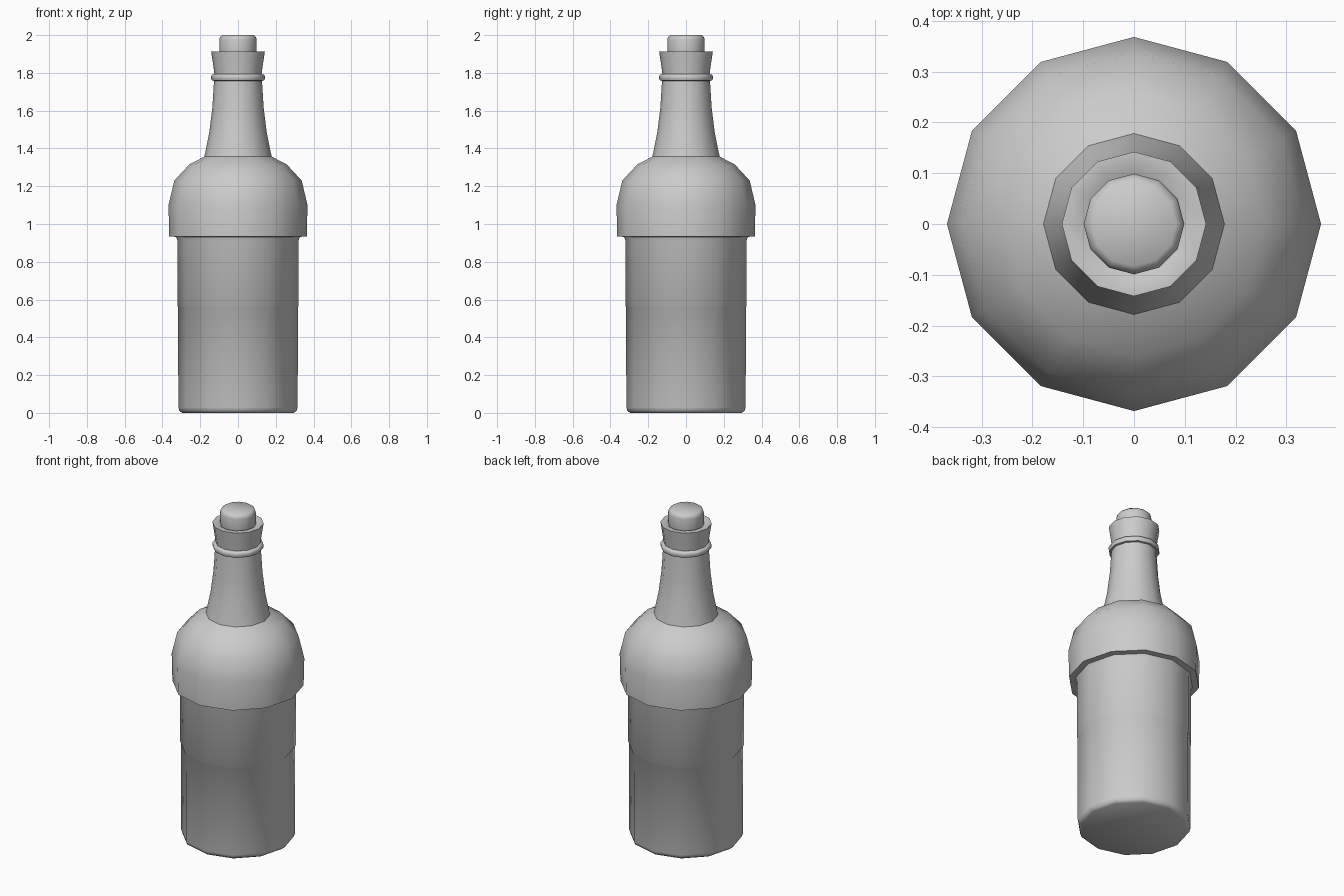
import bpy, bmesh
from math import cos, sin, pi, radians

if "Cube" in bpy.data.objects:
    bpy.data.objects.remove(bpy.data.objects["Cube"])

SIDES = 12


def lathe(name, profile, angle=50):
    """Revolve (radius, height) points around z and cap both ends."""
    bm = bmesh.new()
    rings = [[bm.verts.new((r * cos(2 * pi * i / SIDES), r * sin(2 * pi * i / SIDES), z))
              for i in range(SIDES)] for r, z in profile]
    for low, high in zip(rings, rings[1:]):
        for i in range(SIDES):
            j = (i + 1) % SIDES
            bm.faces.new((low[i], low[j], high[j], high[i]))
    bm.faces.new(rings[0][::-1])
    bm.faces.new(rings[-1])
    mesh = bpy.data.meshes.new(name)
    bm.to_mesh(mesh)
    bm.free()
    obj = bpy.data.objects.new(name, mesh)
    bpy.context.collection.objects.link(obj)
    bpy.ops.object.select_all(action='DESELECT')
    bpy.context.view_layer.objects.active = obj
    obj.select_set(True)
    bpy.ops.object.shade_smooth_by_angle(angle=radians(angle))
    return obj


# Bottle: straight body, overhanging shoulder, tapering neck, ring and flared lip
lathe("bottle", [
    (0.295, 0.0), (0.31, 0.01), (0.316, 0.03), (0.317, 0.56), (0.321, 0.565),
    (0.321, 0.915), (0.328, 0.932), (0.364, 0.934),
    (0.368, 1.10), (0.337, 1.23), (0.258, 1.315), (0.178, 1.357),
    (0.152, 1.485), (0.136, 1.615), (0.127, 1.758),
    (0.138, 1.76), (0.142, 1.768), (0.142, 1.782), (0.138, 1.79), (0.125, 1.795),
    (0.131, 1.84), (0.142, 1.912), (0.11, 1.912), (0.095, 1.90),
])

# Cork stopper
lathe("cork", [(0.09, 1.86), (0.099, 1.91), (0.099, 1.975), (0.095, 1.99), (0.083, 2.0)], 60)
